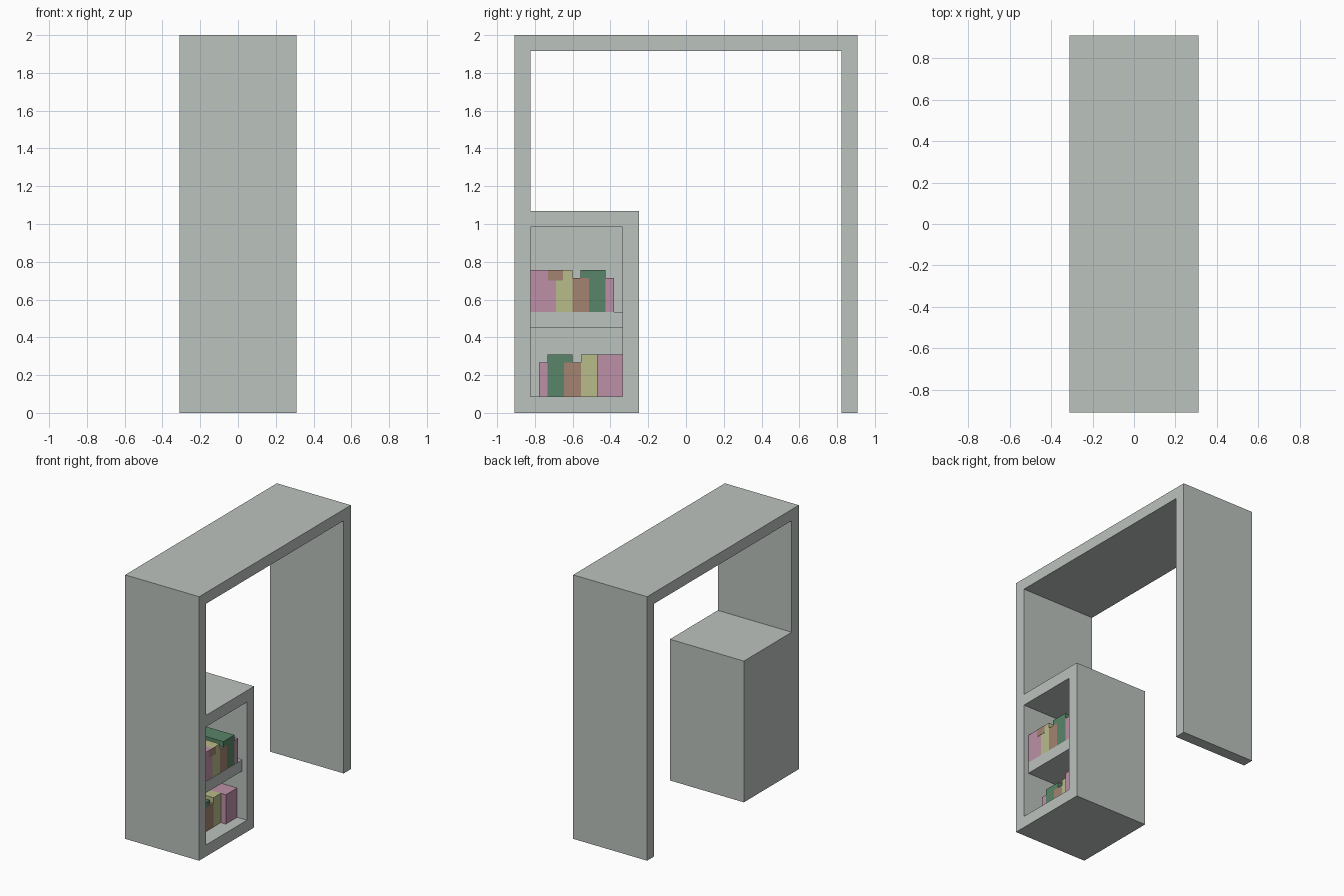
import bpy, bmesh

if "Cube" in bpy.data.objects:
    bpy.data.objects.remove(bpy.data.objects["Cube"])

def material(name, rgb):
    m = bpy.data.materials.new(name)
    m.diffuse_color = (*rgb, 1)
    m.use_nodes = True
    m.node_tree.nodes["Principled BSDF"].inputs["Base Color"].default_value = m.diffuse_color
    return m

GREY = material("pale grey", (0.50, 0.54, 0.51))
PINK = material("dusty pink", (0.51, 0.28, 0.39))
GREEN = material("leaf green", (0.098, 0.235, 0.138))
TAN = material("tan brown", (0.366, 0.231, 0.165))
YELLOW = material("straw yellow", (0.479, 0.497, 0.254))

def extrude_profile(name, pts, x0, x1, mat):
    """Extrude a (y, z) outline along x."""
    bm = bmesh.new()
    face = bm.faces.new([bm.verts.new((x0, y, z)) for y, z in pts])
    ext = bmesh.ops.extrude_face_region(bm, geom=[face])
    moved = [v for v in ext["geom"] if isinstance(v, bmesh.types.BMVert)]
    bmesh.ops.translate(bm, verts=moved, vec=(x1 - x0, 0, 0))
    bmesh.ops.recalc_face_normals(bm, faces=bm.faces)
    me = bpy.data.meshes.new(name)
    bm.to_mesh(me)
    bm.free()
    me.materials.append(mat)
    ob = bpy.data.objects.new(name, me)
    bpy.context.collection.objects.link(ob)
    return ob

def box(name, x, y, z, mat):
    pts = [(y[0], z[0]), (y[1], z[0]), (y[1], z[1]), (y[0], z[1])]
    return extrude_profile(name, pts, x[0], x[1], mat)

# Desk frame: top, two legs and the cabinet body in one outline
W, L, T = 0.31, 0.908, 0.085
outline = [(-L, 0), (-0.25, 0), (-0.25, 1.07), (-L + T, 1.07), (-L + T, 2 - T),
           (L - T, 2 - T), (L - T, 0), (L, 0), (L, 2), (-L, 2)]
frame = extrude_profile("frame", outline, -W, W, GREY)

# Niche cut into the cabinet, open towards +x
NICHE_Y = (-L + T, -0.335)
BACK = -W + T
cutter = box("niche_cutter", (BACK, W + 0.1), NICHE_Y, (0.088, 0.983), GREY)
cutter.hide_render = True
mod = frame.modifiers.new("niche", "BOOLEAN")
mod.operation, mod.solver, mod.object = "DIFFERENCE", "EXACT", cutter
bpy.context.view_layer.objects.active = frame
bpy.ops.object.modifier_apply(modifier="niche")
bpy.data.objects.remove(cutter)

# Middle shelf, set back a little
box("shelf", (BACK, 0.27), NICHE_Y, (0.45, 0.535), GREY)

# One row of books; the lower row is the upper one turned half round.
# (name, colour, y0, y1, height), y measured from the row's end
ROW = [("wide_pink_book", PINK, 0.0, 0.135, 0.222),
       ("yellow_book", YELLOW, 0.135, 0.222, 0.222),
       ("tan_book", TAN, 0.222, 0.31, 0.18),
       ("green_book", GREEN, 0.31, 0.398, 0.222),
       ("narrow_pink_book", PINK, 0.398, 0.443, 0.18)]
GREEN_LIP = (0.265, 0.31)

def book_row(prefix, base, front, back, y_of, wide_front, wide_back):
    def span(a, b):
        return tuple(sorted((y_of(a), y_of(b))))
    for name, mat, a, b, h in ROW:
        wide = name.startswith("wide")
        x = (wide_back if wide else back, wide_front if wide else front)
        box(prefix + name, x, span(a, b), (base, base + h), mat)
    # green book overhangs its neighbour at the top
    box(prefix + "green_overhang", (back, front), span(*GREEN_LIP),
        (base + 0.18, base + 0.222), GREEN)

book_row("upper_", 0.535, 0.268, -0.183, lambda t: -0.823 + t, 0.268, BACK)
book_row("lower_", 0.088, 0.185, BACK, lambda t: -0.335 - t, 0.227, BACK)

# Tan patch across the tops of the upper pink and yellow books
box("tan_patch", (0.268, 0.270), (-0.73, -0.65), (0.70, 0.757), TAN)
